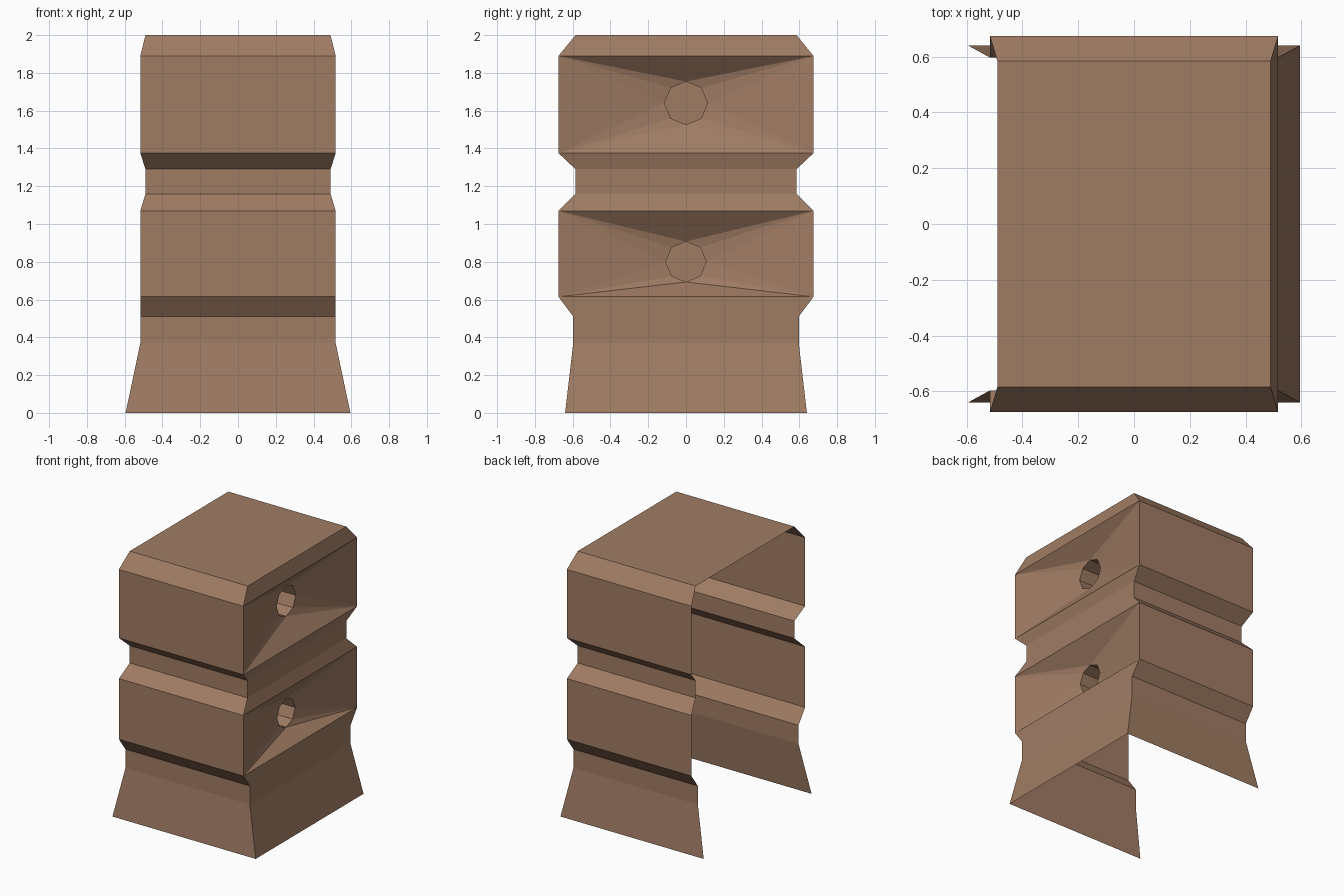
import bpy, bmesh, math

if "Cube" in bpy.data.objects:
    bpy.data.objects.remove(bpy.data.objects["Cube"])

brown = bpy.data.materials.new("clay_brown")
brown.diffuse_color = (0.352, 0.202, 0.127, 1)
brown.use_nodes = True
brown.node_tree.nodes["Principled BSDF"].inputs["Base Color"].default_value = brown.diffuse_color


def finish(bm, name):
    bmesh.ops.remove_doubles(bm, verts=bm.verts, dist=1e-5)
    me = bpy.data.meshes.new(name)
    bm.to_mesh(me)
    bm.free()
    me.materials.append(brown)
    ob = bpy.data.objects.new(name, me)
    bpy.context.scene.collection.objects.link(ob)
    return ob


# Outline of the column: height, half width (x), half depth (y)
levels = [(0, .595, .64), (.37, .517, .597), (.51, .517, .597), (.615, .517, .675),
          (1.07, .517, .675), (1.16, .49, .585), (1.29, .49, .585),
          (1.375, .517, .675), (1.89, .517, .675), (2, .49, .585)]
# Bands whose right face is a recessed panel: hole centre height and radius
sockets = {3: (.80, .107), 7: (1.64, .114)}

# Shell: front, right and back walls plus the top; left and bottom stay open
bm = bmesh.new()
rings = [[bm.verts.new((sx * hx, sy * hy, z)) for sx, sy in ((-1, -1), (1, -1), (1, 1), (-1, 1))]
         for z, hx, hy in levels]
for i, (lo, hi) in enumerate(zip(rings, rings[1:])):
    for k in range(3):
        if k == 1 and i in sockets:
            continue
        bm.faces.new((lo[k], lo[k + 1], hi[k + 1], hi[k]))
bm.faces.new(rings[-1])
finish(bm, "column_shell")


def octagon(bm, x, zc, r):
    return [bm.verts.new((x, r * math.cos(k * math.pi / 4), zc + r * math.sin(k * math.pi / 4)))
            for k in range(8)]


# Recessed panels: funnel from the band's corners into an eight-sided blind hole
for n, (i, (zc, r)) in enumerate(sockets.items()):
    bm = bmesh.new()
    (z0, hx, hy), (z1, _, _) = levels[i], levels[i + 1]
    c = [bm.verts.new((hx, y, z)) for y, z in ((-hy, z0), (hy, z0), (hy, z1), (-hy, z1))]
    rim, end = octagon(bm, .40, zc, r), octagon(bm, .19, zc, r)
    for k in range(4):
        a, b = c[k], c[(k + 1) % 4]
        p, q, s = (rim[(5 + 2 * k + j) % 8] for j in range(3))
        bm.faces.new((a, b, q))
        bm.faces.new((a, q, p))
        bm.faces.new((b, s, q))
    for k in range(8):
        m = (k + 1) % 8
        bm.faces.new((rim[k], rim[m], end[m], end[k]))
    bm.faces.new(end)
    finish(bm, ("lower_socket", "upper_socket")[n])
